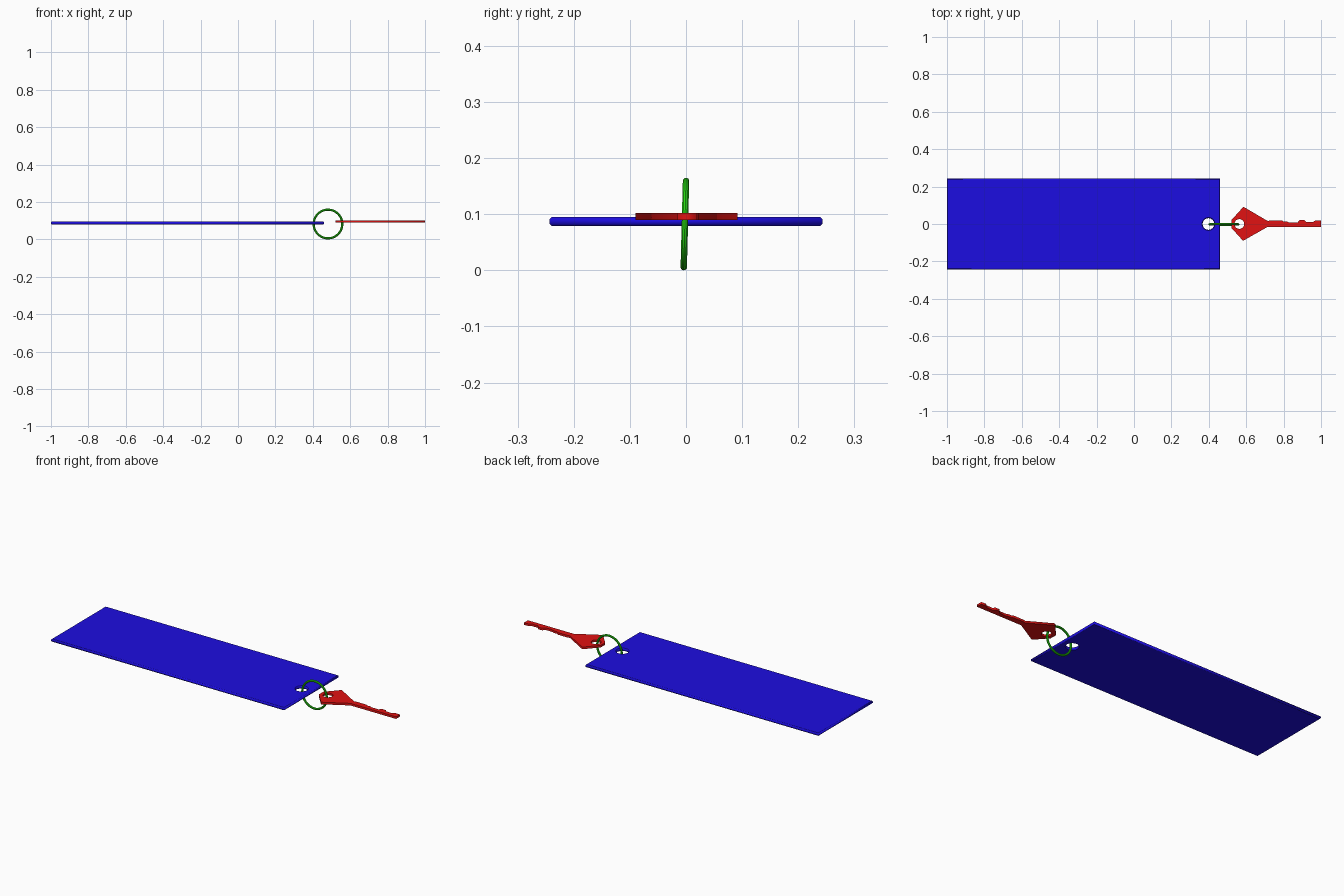
import bpy
from math import sin, cos, pi, radians

if "Cube" in bpy.data.objects:
    bpy.data.objects.remove(bpy.data.objects["Cube"])


def material(name, rgb):
    mat = bpy.data.materials.new(name)
    mat.diffuse_color = (*rgb, 1)
    mat.use_nodes = True
    mat.node_tree.nodes["Principled BSDF"].inputs["Base Color"].default_value = mat.diffuse_color
    return mat


def circle(cx, cy, r, n=32):
    return [(cx + r * cos(2 * pi * i / n), cy + r * sin(2 * pi * i / n)) for i in range(n)]


def plate(name, loops, z0, z1, chamfer, mat):
    """Flat plate with holes: filled outlines, extruded and chamfered."""
    curve = bpy.data.curves.new(name, 'CURVE')
    curve.dimensions = '2D'
    curve.fill_mode = 'BOTH'
    curve.extrude = (z1 - z0) / 2 - chamfer
    curve.bevel_depth = chamfer
    curve.bevel_resolution = 0
    curve.offset = -chamfer
    for loop in loops:
        spline = curve.splines.new('POLY')
        spline.points.add(len(loop) - 1)
        for p, (x, y) in zip(spline.points, loop):
            p.co = (x, y, 0, 1)
        spline.use_cyclic_u = True
    obj = bpy.data.objects.new(name, curve)
    obj.location.z = (z0 + z1) / 2
    bpy.context.collection.objects.link(obj)
    bpy.ops.object.select_all(action='DESELECT')
    obj.select_set(True)
    bpy.context.view_layer.objects.active = obj
    bpy.ops.object.convert(target='MESH')
    obj = bpy.context.object
    obj.data.materials.clear()
    obj.data.materials.append(mat)
    return obj


# Tag with a punched hole
tag_outline = [(-1, -0.243), (0.46, -0.243), (0.46, 0.243), (-1, 0.243)]
plate("tag", [tag_outline, circle(0.398, 0, 0.031)], 0.079, 0.095, 0.004,
      material("blue", (0.012, 0.004, 0.75)))

# Key: kite head, straight lower edge, toothed upper edge
key_outline = [
    (0.52, -0.02), (0.583, -0.09), (0.715, -0.015), (1.0, -0.015),
    (1.0, 0.02), (0.97, 0.02), (0.958, 0.01), (0.92, 0.01), (0.91, 0.022),
    (0.885, 0.022), (0.875, 0.008), (0.83, 0.008), (0.82, 0.013), (0.80, 0.013),
    (0.79, 0.019), (0.73, 0.019), (0.715, 0.016), (0.585, 0.092), (0.52, 0.02),
]
plate("key", [key_outline, circle(0.563, 0, 0.026)], 0.09, 0.102, 0,
      material("red", (0.75, 0.006, 0.006)))

# Ring threaded through both holes, leaning slightly
bpy.ops.mesh.primitive_torus_add(
    major_segments=48, minor_segments=10, major_radius=0.0765, minor_radius=0.006,
    location=(0.481, -0.002, 0.0825), rotation=(radians(88.5), 0, 0))
ring = bpy.context.object
ring.name = "ring"
ring.data.materials.append(material("green", (0.02, 0.7, 0.006)))
bpy.ops.object.shade_smooth_by_angle()
